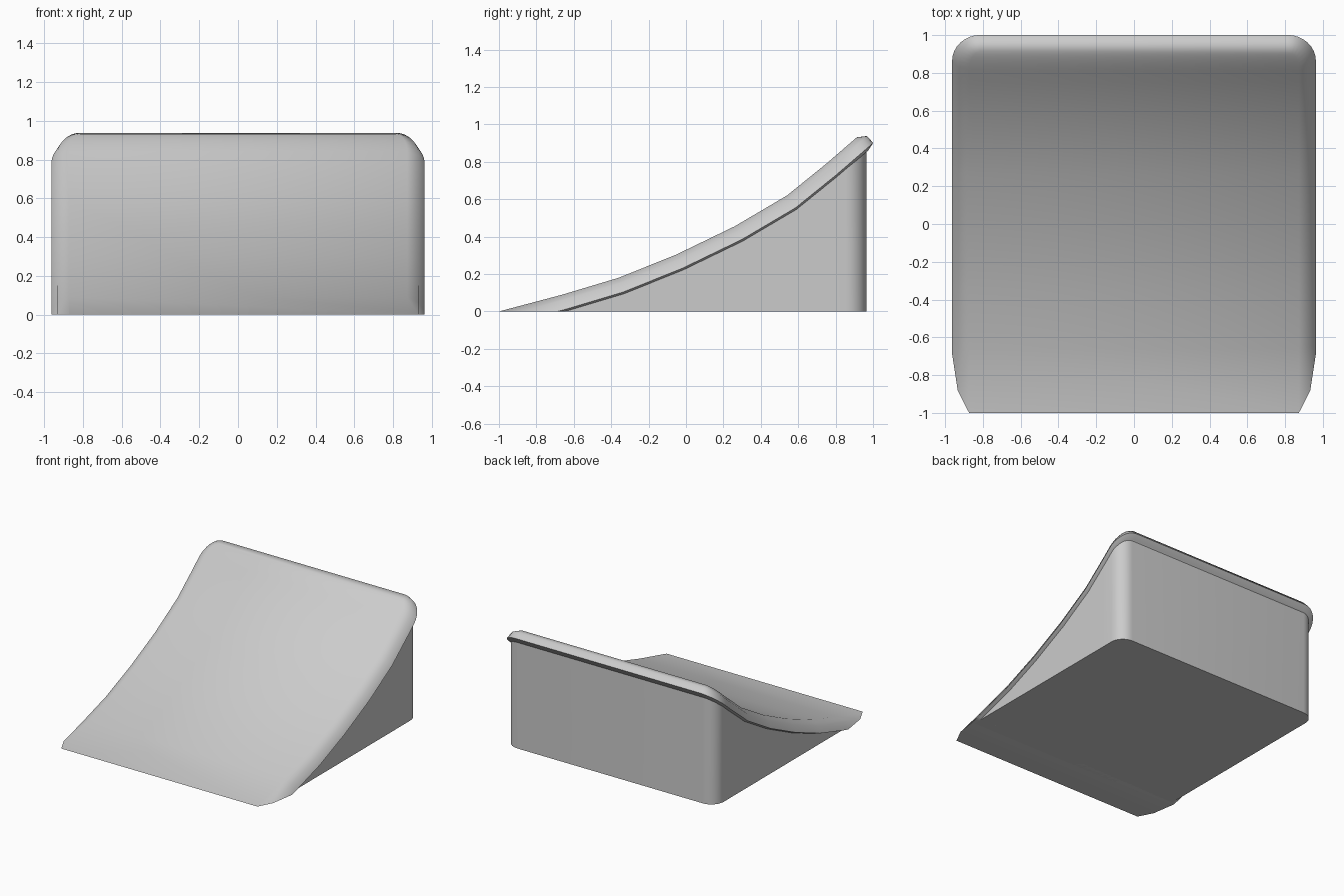
import bpy, bmesh, math
from mathutils import Vector

cube = bpy.data.objects.get("Cube")
if cube:
    bpy.data.objects.remove(cube)

grey = bpy.data.materials.new("plain_grey")
grey.use_nodes = True
colour = (0.6, 0.6, 0.6, 1)
grey.diffuse_color = colour
grey.node_tree.nodes["Principled BSDF"].inputs["Base Color"].default_value = colour

# Ramp curve (y, z), running up from below the ground to the rear rim
curve = [Vector(p) for p in [(-1.3, -0.08), (-1, 0), (-0.66, 0.09), (-0.36, 0.18),
         (-0.05, 0.305), (0.26, 0.455), (0.54, 0.62), (0.75, 0.79), (0.955, 0.967)]]
stations = [0]
for a, b in zip(curve, curve[1:]):
    stations.append(stations[-1] + (b - a).length)
length = stations[-1]
normals = []
for i in range(len(curve)):
    t = curve[min(i + 1, len(curve) - 1)] - curve[max(i - 1, 0)]
    normals.append(Vector((-t.y, t.x)).normalized())
normals[-1] = Vector((-0.66, 0.75)).normalized()


def on_curve(s, depth):
    """Point at arc length s, sunk below the riding surface."""
    i = max(k for k in range(len(curve) - 1) if k == 0 or stations[k] <= s)
    f = (s - stations[i]) / (stations[i + 1] - stations[i])
    return curve[i].lerp(curve[i + 1], f) - normals[i].lerp(normals[i + 1], f) * depth


def height_at(y):
    i = max(k for k in range(len(curve) - 1) if k == 0 or curve[k].x <= y)
    a, b = curve[i], curve[i + 1]
    return a.y + (b.y - a.y) * (y - a.x) / (b.x - a.x)


def half_outline(half_width, end, rx, ry, sides, steps=8):
    """Right-hand side points, then a rounded rear corner."""
    pts = [(half_width, s) for s in sides]
    for k in range(steps + 1):
        a = math.pi / 2 * k / steps
        pts.append((half_width - rx + rx * math.cos(a), end - ry + ry * math.sin(a)))
    return pts


def mirrored(half):
    return half + [(-x, y) for x, y in reversed(half)]


def skin(bm, rings):
    """Bridge open rings and close the first and last across their width."""
    loops = [[bm.verts.new(p) for p in ring] for ring in rings]
    n = len(loops[0])
    for low, high in zip(loops, loops[1:]):
        for i in range(n - 1):
            bm.faces.new((low[i], low[i + 1], high[i + 1], high[i]))
    for loop in (loops[0], loops[-1]):
        for i in range(n // 2 - 1):
            bm.faces.new((loop[i], loop[i + 1], loop[n - 2 - i], loop[n - 1 - i]))
    return loops


def finish(bm, name, angle):
    bmesh.ops.recalc_face_normals(bm, faces=bm.faces[:])
    mesh = bpy.data.meshes.new(name)
    bm.to_mesh(mesh)
    bm.free()
    mesh.materials.append(grey)
    obj = bpy.data.objects.new(name, mesh)
    bpy.context.collection.objects.link(obj)
    bpy.ops.object.select_all(action='DESELECT')
    obj.select_set(True)
    bpy.context.view_layer.objects.active = obj
    bpy.ops.object.shade_smooth_by_angle(angle=math.radians(angle))
    return obj


# Curved deck with a rounded, overhanging rim: (side inset, rear inset, depth)
bm = bmesh.new()
rings = []
for side, rear, depth in [(0.09, 0.055, 0), (0.03, 0.01, 0.03),
                          (0, 0.009, 0.08), (0.035, 0.055, 0.093)]:
    half = half_outline(0.963 - side, length - rear, 0.15 - side, 0.19 - rear,
                        stations[:-1])
    ring = []
    for x, s in mirrored(half):
        p = on_curve(s, depth)
        ring.append((x, p.x, p.y))
    rings.append(ring)
skin(bm, rings)
# Trim the deck at ground level and cap the cut
cut = bmesh.ops.bisect_plane(bm, geom=bm.verts[:] + bm.edges[:] + bm.faces[:],
                             plane_co=(0, 0, 0), plane_no=(0, 0, -1), clear_outer=True)
edges = [e for e in cut["geom_cut"] if isinstance(e, bmesh.types.BMEdge)]
bmesh.ops.contextual_create(bm, geom=edges)
finish(bm, "ramp_deck", 62)

# Wedge body under the deck, with upright walls and rounded rear corners
bm = bmesh.new()
sides = [-0.72] + [p.x for p in curve[2:-1]]
plan = mirrored(half_outline(0.935, 0.965, 0.11, 0.11, sides))
top = [(x, y, max(height_at(y) - 0.07, 0.002)) for x, y in plan]
base = [(x, y, 0) for x, y in plan]
loops = skin(bm, [base, top])
bm.faces.new((loops[0][0], loops[1][0], loops[1][-1], loops[0][-1]))
finish(bm, "ramp_body", 40)
